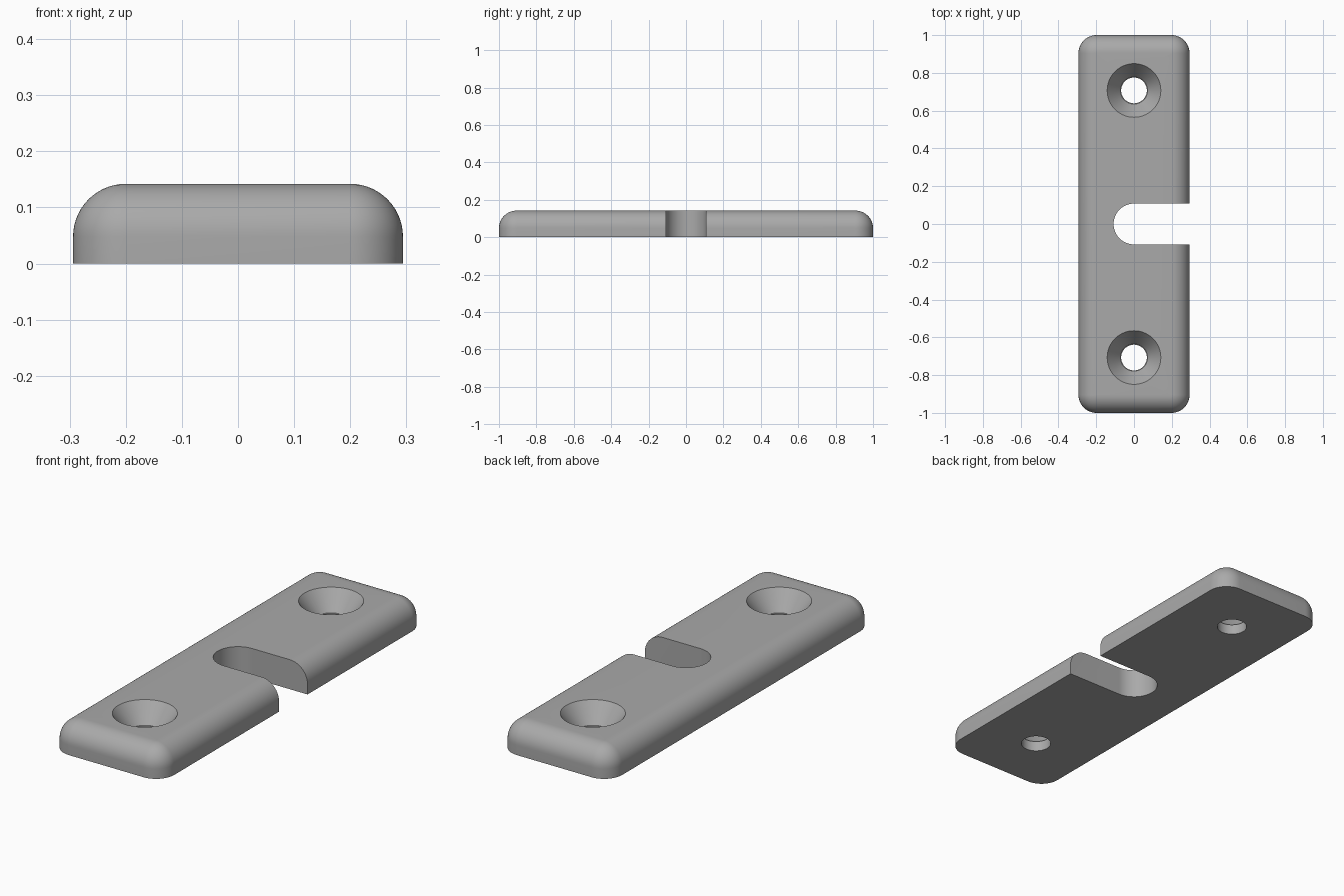
import bpy, bmesh
from math import sin, cos, pi, radians

cube = bpy.data.objects.get("Cube")
if cube:
    bpy.data.objects.remove(cube, do_unlink=True)

HALF_X, HALF_Y, HEIGHT = 0.294, 1.0, 0.142
CORNER, FILLET = 0.096, 0.094
HOLE_Y, SLOT_R = 0.707, 0.108
STEPS = 14

grey = bpy.data.materials.new("grey metal")
grey.use_nodes = True
COLOUR = (0.4, 0.4, 0.4, 1)
grey.diffuse_color = COLOUR
grey.node_tree.nodes["Principled BSDF"].inputs["Base Color"].default_value = COLOUR


def loft(name, rings):
    """Solid through stacked rings of matching points, capped at both ends."""
    bm = bmesh.new()
    loops = [[bm.verts.new(p) for p in ring] for ring in rings]
    n = len(loops[0])
    for low, high in zip(loops, loops[1:]):
        for i in range(n):
            j = (i + 1) % n
            bm.faces.new((low[i], low[j], high[j], high[i]))
    bm.faces.new(loops[0][::-1])
    bm.faces.new(loops[-1])
    mesh = bpy.data.meshes.new(name)
    bm.to_mesh(mesh)
    bm.free()
    mesh.materials.append(grey)
    obj = bpy.data.objects.new(name, mesh)
    bpy.context.collection.objects.link(obj)
    return obj


def rounded_rectangle(inset, z):
    r = CORNER - inset
    cx, cy = HALF_X - CORNER, HALF_Y - CORNER
    ring = []
    for k, (sx, sy) in enumerate(((1, 1), (-1, 1), (-1, -1), (1, -1))):
        for i in range(STEPS + 1):
            a = (k + i / STEPS) * pi / 2
            ring.append((sx * cx + r * cos(a), sy * cy + r * sin(a), z))
    return ring


def circle(radius, y, z, n=64):
    return [(radius * cos(2 * pi * i / n), y + radius * sin(2 * pi * i / n), z)
            for i in range(n)]


def slot_outline(z):
    n = 32
    arc = [(SLOT_R * cos(a), SLOT_R * sin(a), z)
           for a in (pi / 2 + pi * i / n for i in range(n + 1))]
    return arc + [(0.5, -SLOT_R, z), (0.5, SLOT_R, z)]


# Plate with rounded corners and a filleted top edge
rings = [rounded_rectangle(0, 0)]
for i in range(STEPS + 1):
    a = i / STEPS * pi / 2
    rings.append(rounded_rectangle(FILLET * (1 - cos(a)), HEIGHT - FILLET + FILLET * sin(a)))
plate = loft("mounting_plate", rings)

# Cutters: open side slot and two countersunk screw holes
cutters = [loft("slot_cutter", [slot_outline(-0.1), slot_outline(0.3)])]
for side, y in (("front", -HOLE_Y), ("back", HOLE_Y)):
    profile = ((0.068, -0.1), (0.068, 0.05), (0.072, 0.051), (0.142, HEIGHT), (0.142, 0.3))
    cutters.append(loft(side + "_screw_hole_cutter", [circle(r, y, z) for r, z in profile]))

for cutter in cutters:
    cut = plate.modifiers.new(cutter.name, 'BOOLEAN')
    cut.operation = 'DIFFERENCE'
    cut.solver = 'EXACT'
    cut.object = cutter

# Bake the cuts, then remove the cutters
bpy.context.view_layer.update()
result = bpy.data.meshes.new_from_object(
    plate.evaluated_get(bpy.context.evaluated_depsgraph_get()))
plate.modifiers.clear()
plate.data = result
for cutter in cutters:
    bpy.data.objects.remove(cutter, do_unlink=True)

bpy.ops.object.select_all(action='DESELECT')
plate.select_set(True)
bpy.context.view_layer.objects.active = plate
bpy.ops.object.shade_smooth_by_angle(angle=radians(30))
